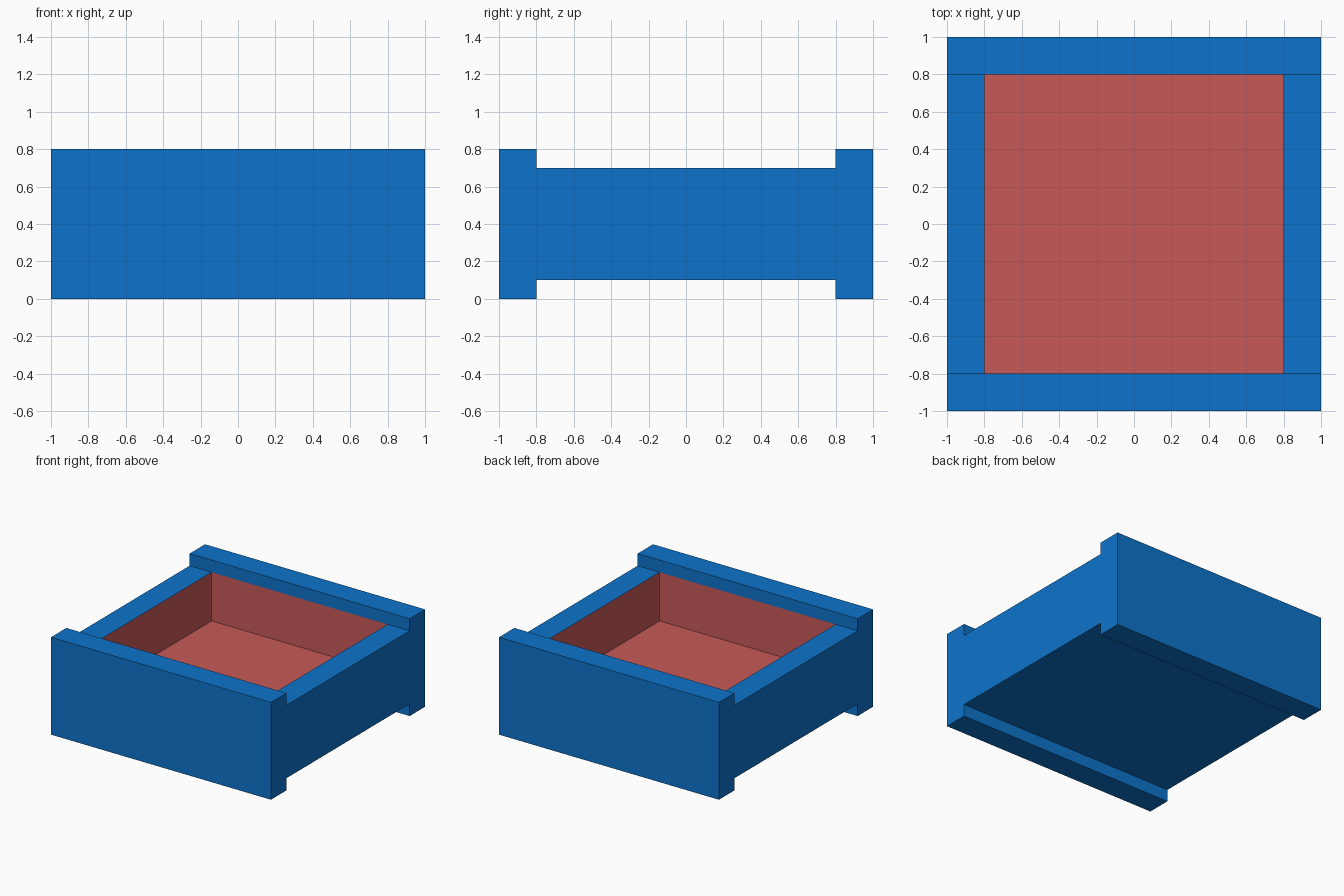
import bpy, bmesh
from mathutils import Vector

if "Cube" in bpy.data.objects:
    bpy.data.objects.remove(bpy.data.objects["Cube"])


def material(name, rgb):
    m = bpy.data.materials.new(name)
    m.diffuse_color = (*rgb, 1.0)
    m.use_nodes = True
    m.node_tree.nodes["Principled BSDF"].inputs["Base Color"].default_value = m.diffuse_color
    return m


blue = material("blue shell", (0.004, 0.174, 0.597))
red = material("red lining", (0.571, 0.102, 0.098))

# Side profile (y, z): end boards rise above and drop below the tray
half = [(0.8, 0.1), (0.8, 0.0), (1.0, 0.0), (1.0, 0.8), (0.8, 0.8), (0.8, 0.7)]
profile = half + [(-y, z) for y, z in reversed(half)]

bm = bmesh.new()
side = bm.faces.new([bm.verts.new((-1, y, z)) for y, z in profile])
ext = bmesh.ops.extrude_face_region(bm, geom=[side], use_keep_orig=True)
bmesh.ops.translate(bm, vec=(2, 0, 0),
                    verts=[g for g in ext["geom"] if isinstance(g, bmesh.types.BMVert)])
bmesh.ops.recalc_face_normals(bm, faces=bm.faces[:])


def deck_faces():
    return [f for f in bm.faces
            if all(abs(v.co.z - 0.7) < 1e-4 for v in f.verts)]


# Cut the tray rims off the deck between the end boards
for x in (-0.8, 0.8):
    deck = deck_faces()
    geom = set(deck)
    for f in deck:
        geom.update(f.edges)
        geom.update(f.verts)
    bmesh.ops.bisect_plane(bm, geom=list(geom), plane_co=(x, 0, 0), plane_no=(1, 0, 0))

# Sink the middle of the deck to make the cavity
middle = min(deck_faces(), key=lambda f: abs(f.calc_center_median().x))
ext = bmesh.ops.extrude_face_region(bm, geom=[middle])
bmesh.ops.translate(bm, vec=(0, 0, -0.4),
                    verts=[g for g in ext["geom"] if isinstance(g, bmesh.types.BMVert)])
if middle.is_valid:
    bmesh.ops.delete(bm, geom=[middle], context='FACES_ONLY')
bmesh.ops.recalc_face_normals(bm, faces=bm.faces[:])

# Red lining on the cavity walls and floor
for f in bm.faces:
    c = f.calc_center_bounds()
    if abs(c.x) < 0.81 and abs(c.y) < 0.81 and 0.25 < c.z < 0.69:
        f.material_index = 1

mesh = bpy.data.meshes.new("open_tray")
bm.to_mesh(mesh)
bm.free()
mesh.materials.append(blue)
mesh.materials.append(red)
bpy.context.collection.objects.link(bpy.data.objects.new("open_tray", mesh))
